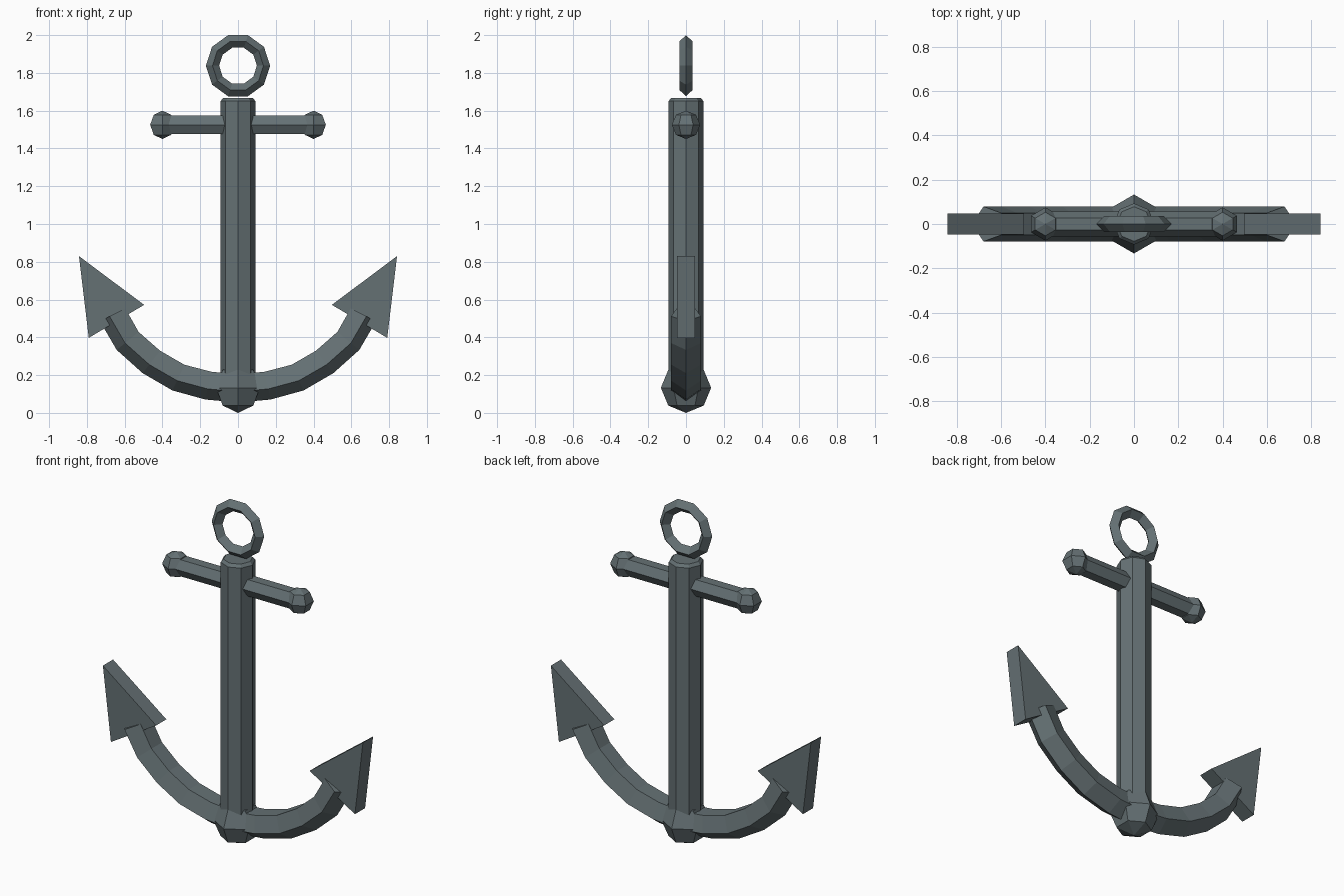
import bpy, bmesh, math
from mathutils import Vector

if "Cube" in bpy.data.objects:
    bpy.data.objects.remove(bpy.data.objects["Cube"])

iron = bpy.data.materials.new("dark_iron")
iron.diffuse_color = (0.13, 0.165, 0.175, 1)
iron.use_nodes = True
iron.node_tree.nodes["Principled BSDF"].inputs["Base Color"].default_value = iron.diffuse_color


def make(name, verts, faces):
    mesh = bpy.data.meshes.new(name)
    bm = bmesh.new()
    vs = [bm.verts.new(v) for v in verts]
    for f in faces:
        bm.faces.new([vs[i] for i in f])
    bmesh.ops.recalc_face_normals(bm, faces=bm.faces)
    bm.to_mesh(mesh)
    bm.free()
    mesh.materials.append(iron)
    ob = bpy.data.objects.new(name, mesh)
    bpy.context.collection.objects.link(ob)
    return ob


def loft(name, rings, closed=False):
    """Skin a list of equal-length point rings, capped unless closed."""
    n, m = len(rings[0]), len(rings)
    faces = []
    for i in range(m if closed else m - 1):
        a, b = i * n, (i + 1) % m * n
        faces += [(a + j, a + (j + 1) % n, b + (j + 1) % n, b + j) for j in range(n)]
    if not closed:
        faces += [range(n), range((m - 1) * n, m * n)]
    return make(name, [p for r in rings for p in r], faces)


def ring(center, u, v, r, n):
    angles = [math.tau * k / n for k in range(n)]
    return [Vector(center) + r * (math.cos(a) * Vector(u) + math.sin(a) * Vector(v)) for a in angles]


def ball(name, center, r):
    bpy.ops.mesh.primitive_uv_sphere_add(segments=6, ring_count=4, radius=r, location=center)
    ob = bpy.context.object
    ob.name = name
    ob.data.materials.append(iron)
    # point a corner of the hexagon along y
    if max(v.co.y for v in ob.data.vertices) < r * 0.95:
        ob.rotation_euler.z = math.radians(30)


X, Y, Z = Vector((1, 0, 0)), Vector((0, 1, 0)), Vector((0, 0, 1))

# Octagonal shank with chamfered top
loft("shank", [ring((0, 0, z), X, Y, r, 8)
               for z, r in ((0.13, 0.093), (1.65, 0.093), (1.667, 0.078))])

# Crown ball at the foot
ball("crown_ball", (0, 0, 0.133), 0.133)

# Hexagonal crossbar and its end balls
loft("crossbar", [ring((x, 0, 1.525), Y, Z, 0.056, 6) for x in (-0.4, 0.4)])
for side, s in (("left", -1), ("right", 1)):
    ball("crossbar_ball_" + side, (s * 0.4, 0, 1.525), 0.075)

# Top ring: ten segments, diamond section
rings = []
for k in range(10):
    a = math.tau * k / 10
    d = Vector((math.cos(a), 0, math.sin(a)))
    rings.append(ring(Vector((0, 0, 1.838)) + 0.135 * d, d, Y, 0.035, 4))
loft("top_ring", rings, closed=True)

# Curved arms: pentagonal section swept along a mirrored path
half = [(0.155, 0.152), (0.312, 0.194), (0.454, 0.276), (0.578, 0.386), (0.657, 0.523)]
path = [(-x, z) for x, z in reversed(half)] + [(0, 0.138)] + half
rings = []
for x, z in path:
    p = Vector((x, 0, z))
    out = (p - Vector((0, 0, 0.86))).normalized()
    rings.append(ring(p, out, Y, 0.083, 5))
loft("arms", rings)

# Triangular flukes
tri = [(0.842, 0.83), (0.497, 0.572), (0.79, 0.397)]
for side, s in (("left", -1), ("right", 1)):
    loft("fluke_" + side, [[(s * x, y, z) for x, z in tri] for y in (-0.047, 0.047)])
